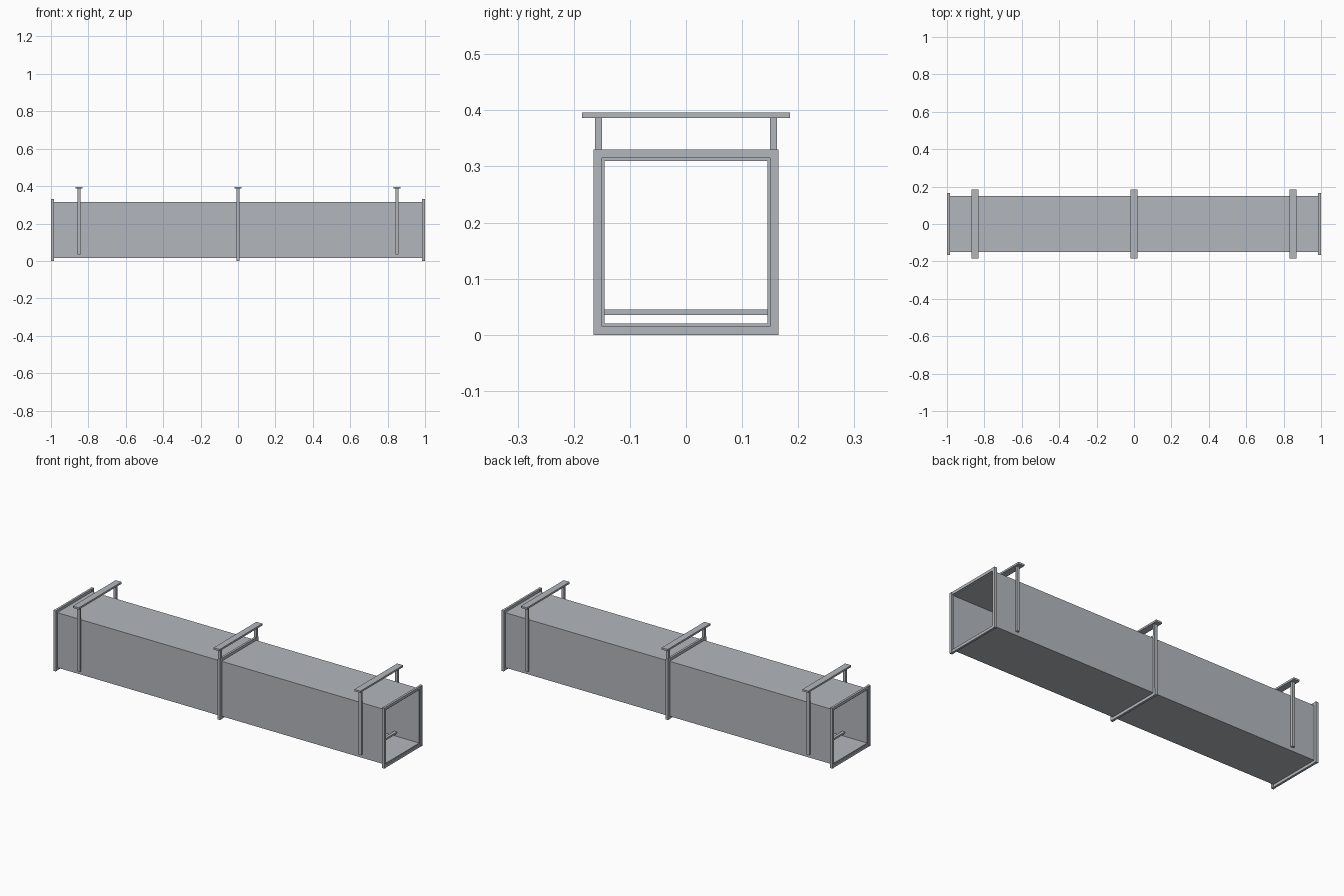
import bpy

if "Cube" in bpy.data.objects:
    bpy.data.objects.remove(bpy.data.objects["Cube"])

R = 0.15       # half width of the duct outside
CZ = 0.165     # height of the duct axis

# Galvanised steel
steel = bpy.data.materials.new("steel")
steel.diffuse_color = (0.45, 0.475, 0.51, 1)
steel.use_nodes = True
steel.node_tree.nodes["Principled BSDF"].inputs["Base Color"].default_value = steel.diffuse_color


def box(name, x, y, z):
    """Box from (min, max) ranges."""
    bpy.ops.mesh.primitive_cube_add(
        size=1, location=[(a + b) / 2 for a, b in (x, y, z)])
    o = bpy.context.object
    o.name = name
    o.scale = [b - a for a, b in (x, y, z)]
    bpy.ops.object.transform_apply(location=False, rotation=False, scale=True)
    o.data.materials.append(steel)
    return o


# Sheet metal duct: square tube open at both ends
L, T = 0.993, 0.005
corners = [(-1, -1), (1, -1), (1, 1), (-1, 1)]
verts = [(x, sy * h, CZ + sz * h) for x in (-L, L) for h in (R, R - T)
         for sy, sz in corners]
faces = []
for i in range(4):
    j = (i + 1) % 4
    faces += [(i, 8 + i, 8 + j, j),              # outside wall
              (4 + i, 4 + j, 12 + j, 12 + i),    # inside wall
              (i, j, 4 + j, 4 + i),              # rim at -x
              (8 + i, 12 + i, 12 + j, 8 + j)]    # rim at +x
mesh = bpy.data.meshes.new("duct")
mesh.from_pydata(verts, [], [f[::-1] for f in faces])
mesh.materials.append(steel)
duct = bpy.data.objects.new("duct", mesh)
bpy.context.collection.objects.link(duct)

# Flange frames at the ends and the middle joint, rails set back slightly
F, S = 0.015, 0.0015
for label, x0, x1 in (("left", -1, -1 + F), ("middle", -F / 2, F / 2),
                      ("right", 1 - F, 1)):
    for side, y in (("front", (-R - F, -R)), ("back", (R, R + F))):
        box(f"{label}_flange_{side}", (x0, x1), y, (0, 0.33))
    for side, z in (("bottom", (0, F)), ("top", (0.33 - F, 0.33))):
        box(f"{label}_flange_{side}", (x0 + S, x1 - S), (-R, R), z)

# Hangers: two square rods, a top strap and a lower cross bar
for label, x in (("left", -0.85), ("middle", 0), ("right", 0.85)):
    for side, y in (("front", (-0.162, -0.15)), ("back", (0.15, 0.162))):
        box(f"{label}_hanger_rod_{side}", (x - 0.008, x + 0.008), y,
            (0.035, 0.386))
    box(f"{label}_hanger_strap", (x - 0.018, x + 0.018),
        (-0.185, 0.185), (0.386, 0.396))
    box(f"{label}_cross_bar", (x - 0.008, x + 0.008),
        (-0.15, 0.15), (0.035, 0.045))
